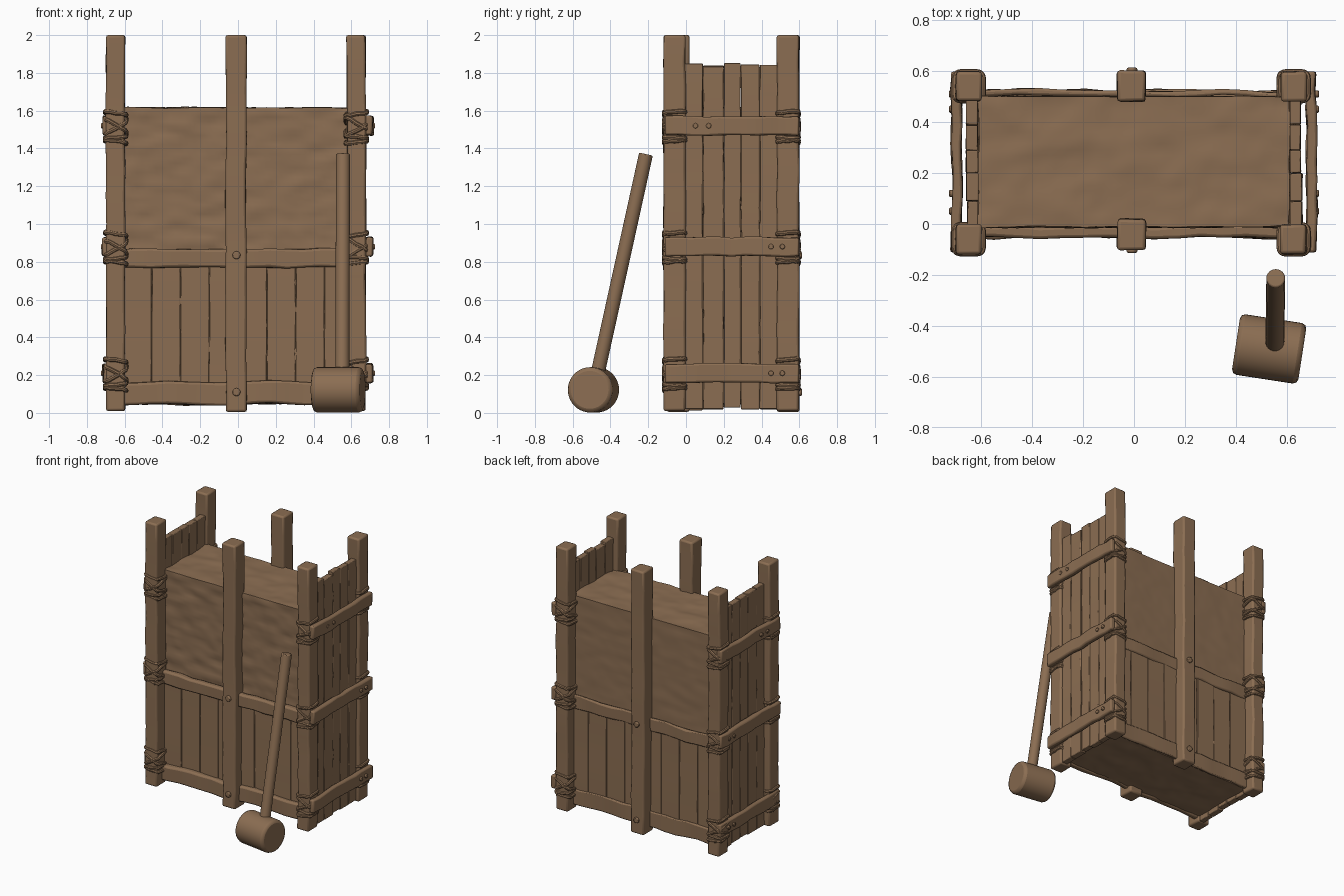
import bpy, bmesh, math, random
from mathutils import Vector, Matrix, noise

random.seed(4)
if "Cube" in bpy.data.objects:
    bpy.data.objects.remove(bpy.data.objects["Cube"], do_unlink=True)

wood = bpy.data.materials.new("earthy brown")
wood.use_nodes = True
BROWN = (0.26, 0.155, 0.085, 1)
wood.diffuse_color = BROWN
wood.node_tree.nodes["Principled BSDF"].inputs["Base Color"].default_value = BROWN


def finish(obj, bevel=0.0):
    """Material, softened edges and smooth shading."""
    if not obj.data.materials:
        obj.data.materials.append(wood)
    if bevel:
        mod = obj.modifiers.new("soft edges", "BEVEL")
        mod.width, mod.segments, mod.limit_method = bevel, 2, "ANGLE"
        mod.angle_limit = math.radians(40)
    bpy.ops.object.select_all(action="DESELECT")
    obj.select_set(True)
    bpy.context.view_layer.objects.active = obj
    bpy.ops.object.shade_smooth_by_angle(angle=math.radians(40))
    return obj


def mesh_object(name, bm, bevel=0.0):
    mesh = bpy.data.meshes.new(name)
    bm.to_mesh(mesh)
    bm.free()
    obj = bpy.data.objects.new(name, mesh)
    bpy.context.collection.objects.link(obj)
    return finish(obj, bevel)


def box(lo, hi):
    lo, hi = Vector(lo), Vector(hi)
    size = hi - lo
    bm = bmesh.new()
    bmesh.ops.create_cube(bm, size=1, matrix=Matrix.Translation((lo + hi) / 2) @ Matrix.Diagonal((*size, 1)))
    return bm, size


def slice_axis(bm, axis, start, length, count):
    normal = Vector((0, 0, 0))
    normal[axis] = 1
    for i in range(1, count):
        geom = bm.verts[:] + bm.edges[:] + bm.faces[:]
        bmesh.ops.bisect_plane(bm, geom=geom, plane_co=normal * (start + length * i / count), plane_no=normal)


def beam(name, lo, hi, wobble=0.004, cuts=8, bevel=0.008):
    """Hand-hewn timber: a box cut along its length, each ring shifted a little."""
    bm, size = box(lo, hi)
    axis = max(range(3), key=lambda i: size[i])
    slice_axis(bm, axis, lo[axis], size[axis], cuts)
    seed = random.uniform(0, 50)
    for v in bm.verts:
        for i in range(3):
            if i != axis:
                drift = noise.noise((v.co[axis] * 5 + seed, i * 7, seed))
                v.co[i] += wobble * (drift + random.uniform(-0.4, 0.4))
    return mesh_object(name, bm, bevel)


def rod(name, start, end, radius, bevel=0.006, sides=24):
    start, end = Vector(start), Vector(end)
    axis = end - start
    bm = bmesh.new()
    place = Matrix.Translation((start + end) / 2) @ axis.to_track_quat("Z", "Y").to_matrix().to_4x4()
    bmesh.ops.create_cone(bm, cap_ends=True, segments=sides, radius1=radius, radius2=radius,
                          depth=axis.length, matrix=place)
    return mesh_object(name, bm, bevel)


def rope(name, x, y, z, half, tilt, thick=0.012):
    """One turn of rope pulled round a square post."""
    curve = bpy.data.curves.new(name, "CURVE")
    curve.dimensions = "3D"
    curve.bevel_depth, curve.bevel_resolution = thick, 2
    spline = curve.splines.new("POLY")
    count = 28
    spline.points.add(count - 1)
    for i, p in enumerate(spline.points):
        a = math.tau * i / count
        c, s = math.cos(a), math.sin(a)
        px = math.copysign(abs(c) ** 0.4, c) * half
        py = math.copysign(abs(s) ** 0.4, s) * half
        p.co = (x + px, y + py, z + tilt * (px + py * 0.5) + random.uniform(-0.003, 0.003), 1)
    spline.use_cyclic_u = True
    obj = bpy.data.objects.new(name, curve)
    bpy.context.collection.objects.link(obj)
    bpy.ops.object.select_all(action="DESELECT")
    obj.select_set(True)
    bpy.context.view_layer.objects.active = obj
    bpy.ops.object.convert(target="MESH")
    finish(bpy.context.object)


# Rammed earth filling, rippled on the front, top and underside
bm, size = box((-0.61, -0.01, 0.05), (0.61, 0.5, 1.615))
for axis, start, count in ((0, -0.61, 48), (1, -0.01, 22), (2, 0.05, 64)):
    slice_axis(bm, axis, start, size[axis], count)
bm.normal_update()
for v in bm.verts:
    n = v.normal.copy()
    ripple = noise.noise((v.co.x * 6, v.co.y * 8, v.co.z * 16))
    grain = noise.noise((v.co.x * 17, v.co.y * 17, v.co.z * 30))
    strength = 0.003 if n.y > 0.5 else 0.009
    v.co += n * strength * (ripple + 0.5 * grain)
mesh_object("earth_fill", bm)

# Upright posts: four corners and one in the middle of each long side
POST_X = {"right": -0.648, "left": 0.626}
POST_Y = {"front": -0.06, "back": 0.54}
for end, y in POST_Y.items():
    for side, x in POST_X.items():
        beam(f"{end}_{side}_post", (x - 0.05, y - 0.058, 0.01), (x + 0.05, y + 0.058, 2), 0.005, 14, 0.012)
    my = y + (0.02 if end == "front" else 0)
    beam(f"{end}_middle_post", (-0.065, my - 0.06, 0.005), (0.045, my + 0.06, 2), 0.005, 14, 0.012)
    out = -1 if end == "front" else 1
    for z in (0.11, 0.835):
        rod(f"{end}_peg", (-0.008, my, z), (-0.008, my + out * 0.073, z), 0.021, 0.006, 16)

# Lower planks and rails on the long sides
for end, face, out in (("front", -0.008, -1), ("back", 0.5, 1)):
    edges = [-0.61 + i * 1.22 / 8 for i in range(9)]
    for a, b in zip(edges, edges[1:]):
        y = sorted((face - out * 0.01, face + out * random.uniform(0.012, 0.017)))
        beam(f"{end}_plank", (a + 0.001, y[0], 0.07), (b - 0.001, y[1], 0.8), 0.002, 6, 0.003)
    depth = 0.045 if end == "front" else 0.026
    for z0, z1 in ((0.045, 0.165), (0.77, 0.868)):
        y = sorted((face, face + out * depth))
        beam(f"{end}_rail", (-0.64, y[0], z0), (0.62, y[1], z1), 0.012, 14, 0.012)

# Short sides: tall planks with uneven tops, outer battens with pegs
BATTEN_Z = (0.21, 0.88, 1.52)
for side, out in (("right", -1), ("left", 1)):
    edges = [-0.02, 0.09, 0.2, 0.29, 0.39, 0.5]
    for a, b in zip(edges, edges[1:]):
        x = sorted((out * 0.612, out * random.uniform(0.653, 0.661)))
        beam(f"{side}_plank", (x[0], a + 0.001, random.uniform(0.012, 0.03)),
             (x[1], b - 0.001, random.uniform(1.832, 1.852)), 0.003, 12, 0.004)
    for z in BATTEN_Z:
        x = sorted((out * 0.676, out * 0.714))
        beam(f"{side}_batten", (x[0], -0.112, z - 0.05), (x[1], 0.598, z + 0.05), 0.008, 10, 0.01)
        for y in (0.05 if z > 1 else 0.45, 0.12 if z > 1 else 0.51):
            rod(f"{side}_batten_peg", (out * 0.69, y, z), (out * 0.725, y, z), 0.014, 0.004, 12)

# Rope lashings where battens meet the corner posts
for x in POST_X.values():
    for end, y in POST_Y.items():
        for z in BATTEN_Z:
            for dz, tilt in ((-0.085, 0.12), (-0.06, -0.1), (0.065, 0.15), (-0.01, 0.55), (0.0, -0.55)):
                rope("rope_lashing", x, y, z + dz, 0.056, tilt * (1 if x > 0 else -1))

# Mallet leaning in front
rod("mallet_head", (0.40, -0.47, 0.122), (0.66, -0.51, 0.122), 0.12, 0.02, 40)
rod("mallet_handle", (0.552, -0.485, 0.13), (0.556, -0.212, 1.37), 0.037, 0.006)
